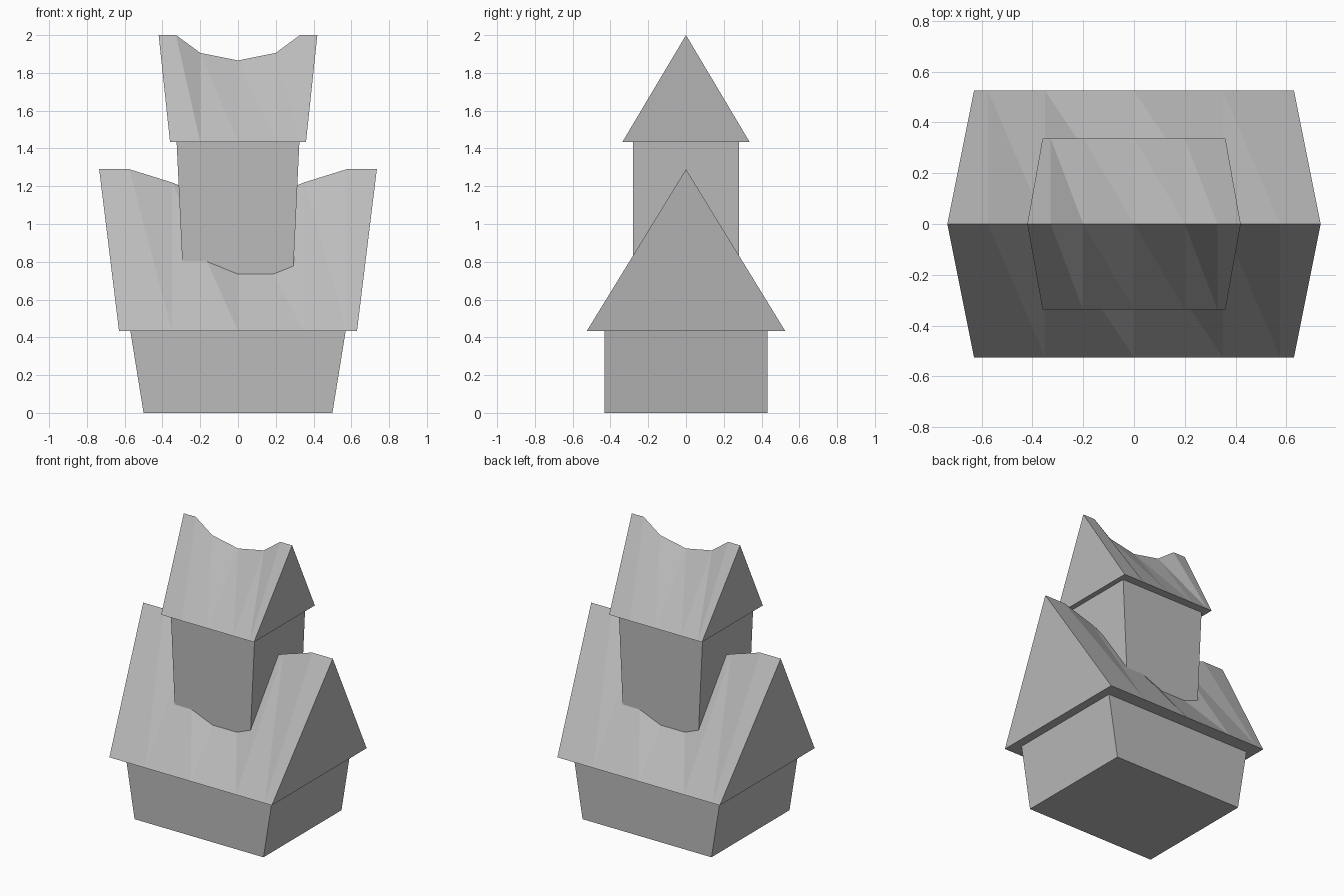
import bpy
import bmesh

cube = bpy.data.objects.get("Cube")
if cube:
    bpy.data.objects.remove(cube, do_unlink=True)

stone = bpy.data.materials.new("plain_grey")
stone.use_nodes = True
GREY = (0.5, 0.5, 0.5, 1)
stone.diffuse_color = GREY
stone.node_tree.nodes["Principled BSDF"].inputs["Base Color"].default_value = GREY


def finish(name, bm):
    bmesh.ops.recalc_face_normals(bm, faces=bm.faces)
    mesh = bpy.data.meshes.new(name)
    bm.to_mesh(mesh)
    bm.free()
    mesh.materials.append(stone)
    obj = bpy.data.objects.new(name, mesh)
    bpy.context.collection.objects.link(obj)
    return obj


def flared_box(name, low_x, high_x, half_y, z0, z1):
    """Box whose end walls lean outwards."""
    bm = bmesh.new()
    bmesh.ops.create_cube(bm, size=2)
    for v in bm.verts:
        top = v.co.z > 0
        v.co.x *= high_x if top else low_x
        v.co.y *= half_y
        v.co.z = z1 if top else z0
    return finish(name, bm)


def sagging_roof(name, half_ridge, eave_x, half_y, eave_z):
    """Gable roof; half_ridge lists (x, z) from the middle outwards."""
    ridge = [(-x, z) for x, z in reversed(half_ridge[1:])] + half_ridge
    bm = bmesh.new()
    tops = [bm.verts.new((x, 0, z)) for x, z in ridge]
    eaves = {}
    for side in (-1, 1):
        eaves[side] = [bm.verts.new((max(-eave_x, min(eave_x, x)), side * half_y, eave_z))
                       for x, z in ridge]
        # Twisted slope panels, split the same way on both sides when turned half round
        for i in range(len(ridge) - 1):
            a, b = (i, i + 1) if side < 0 else (i + 1, i)
            low = eaves[side]
            bm.faces.new((tops[a], tops[b], low[b]))
            bm.faces.new((tops[a], low[b], low[a]))
    # Gable ends and flat underside
    for end in (0, -1):
        bm.faces.new((tops[end], eaves[-1][end], eaves[1][end]))
    bm.faces.new(eaves[-1] + eaves[1][::-1])
    return finish(name, bm)


flared_box("base_walls", 0.5, 0.57, 0.432, 0, 0.434)
sagging_roof("main_roof", [(0, 1.078), (0.35, 1.22), (0.575, 1.29), (0.735, 1.29)],
             0.63, 0.525, 0.434)
flared_box("tower_walls", 0.278, 0.325, 0.28, 0.44, 1.434)
sagging_roof("tower_roof", [(0, 1.866), (0.2, 1.906), (0.328, 2), (0.42, 2)],
             0.36, 0.337, 1.434)
